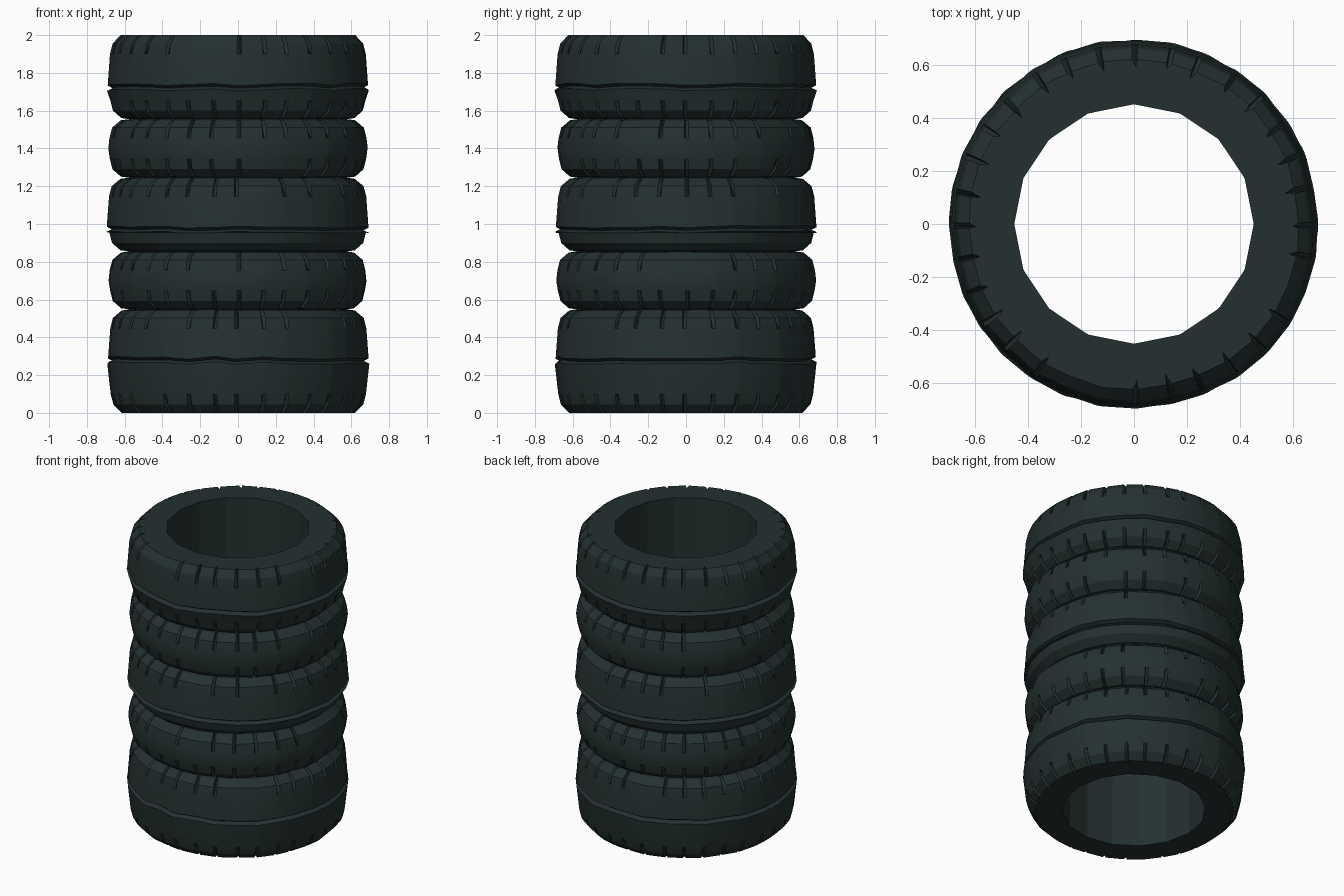
import bpy, bmesh, math, random

if "Cube" in bpy.data.objects:
    bpy.data.objects.remove(bpy.data.objects["Cube"])

random.seed(4)
SEG = 32            # tread blocks round each tyre
HOLE, GAP = 0.452, 0.575

rubber = bpy.data.materials.new("dark_rubber")
rubber.diffuse_color = (0.018, 0.030, 0.030, 1)
rubber.use_nodes = True
rubber.node_tree.nodes["Principled BSDF"].inputs["Base Color"].default_value = rubber.diffuse_color


def finish(name, bm):
    me = bpy.data.meshes.new(name)
    bm.to_mesh(me)
    bm.free()
    me.materials.append(rubber)
    ob = bpy.data.objects.new(name, me)
    bpy.context.collection.objects.link(ob)
    bpy.ops.object.select_all(action='DESELECT')
    ob.select_set(True)
    bpy.context.view_layer.objects.active = ob
    bpy.ops.object.shade_smooth_by_angle(angle=math.radians(22))
    return ob


def point(bm, r, a, z):
    return bm.verts.new((r * math.cos(a), r * math.sin(a), z))


def hole_radius(a):
    # the hole is a 16-sided polygon
    step = math.tau / 16
    d = (a % step) - step / 2
    return HOLE * math.cos(step / 2) / math.cos(d)


def tyre(name, z0, z1, groove=None, low=True, high=True, first=False, last=False):
    # profile rows: radius, height, kind
    h = z1 - z0
    mid = groove if groove else (z0 + z1) / 2
    rows = [(GAP, z0, 'in'), (0.618, z0 + 0.006, 'low'), (0.662, z0 + 0.045, 'low'),
            (0.676, z0 + 0.10, 'end')]
    if groove:
        rows += [(0.694, mid - 0.014, 'lip'), (0.664, mid, 'cut'), (0.69, mid + 0.014, 'lip')]
    else:
        rows += [(0.684, mid, 'lip')]
    rows += [(0.678, z1 - 0.10, 'end'), (0.664, z1 - 0.045, 'high'),
             (0.618, z1 - 0.006, 'high'), (GAP, z1, 'in')]
    if first:       # flat underside down to the hole
        rows[0] = (HOLE, z0, 'hole')
        rows[1] = (0.618, z0, 'low')
    if last:        # flat upper side
        rows[-1] = (HOLE, z1, 'hole')
        rows[-2] = (0.622, z1, 'high')

    bm = bmesh.new()
    cols = []
    for i in range(SEG):
        a0 = math.tau * i / SEG + random.uniform(-0.02, 0.02)
        side = random.choice((-1, 1))
        depth = {'low': random.uniform(0.02, 0.04) if low and random.random() < 0.85 else 0,
                 'high': random.uniform(0.02, 0.04) if high and random.random() < 0.85 else 0}
        wob = random.uniform(-0.004, 0.006)
        lift = random.uniform(-0.007, 0.007)
        # three columns per block edge; the centre one is sunk at the shoulders
        for k, off in enumerate((-0.016, 0.008 * side, 0.016)):
            a = a0 + off
            col = []
            for r, z, kind in rows:
                if kind == 'hole':
                    r = hole_radius(a)
                elif kind != 'in':
                    r += wob
                if k == 1:
                    r -= depth.get(kind, 0)
                if kind in ('lip', 'cut'):
                    z += lift
                col.append(point(bm, r, a, z))
            cols.append(col)
    for i, c in enumerate(cols):
        n = cols[(i + 1) % len(cols)]
        for j in range(len(c) - 1):
            bm.faces.new((c[j], n[j], n[j + 1], c[j + 1]))
    return finish(name, bm)


# five stacked tyres, wide ones with a tread groove
tyre("tyre_bottom", 0.0, 0.548, groove=0.278, first=True)
tyre("tyre_second", 0.548, 0.855)
tyre("tyre_middle", 0.855, 1.245, groove=0.972, low=False)
tyre("tyre_fourth", 1.245, 1.555)
tyre("tyre_top", 1.555, 2.0, groove=1.725, last=True)

# inner wall of the stack, facing inward
bm = bmesh.new()
rings = [[point(bm, HOLE, math.tau * i / 16, z) for i in range(16)] for z in (0, 2)]
for i in range(16):
    j = (i + 1) % 16
    bm.faces.new((rings[0][j], rings[0][i], rings[1][i], rings[1][j]))
finish("inner_wall", bm)
